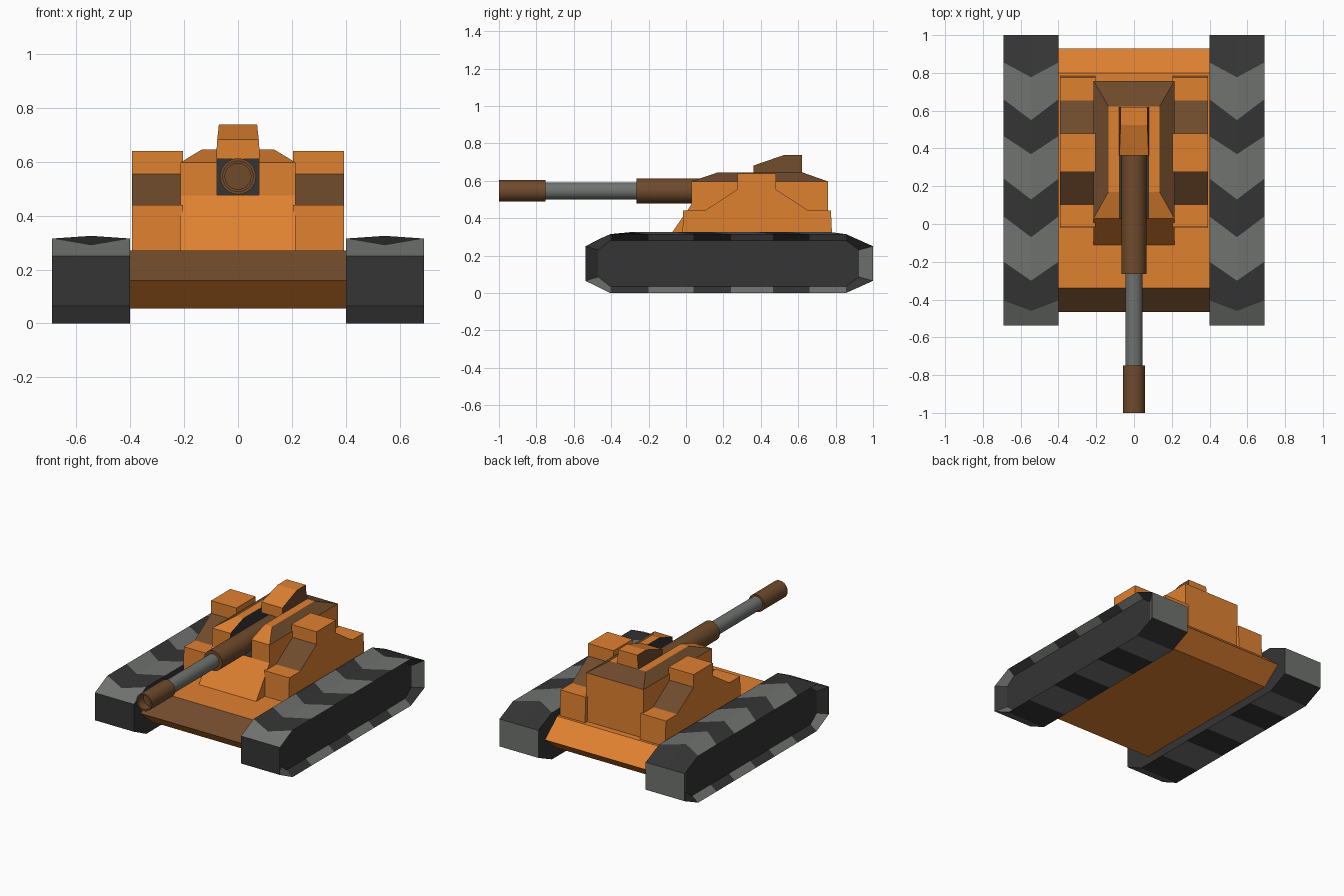
import bpy, bmesh, math
from mathutils import Vector, Matrix

if "Cube" in bpy.data.objects:
    bpy.data.objects.remove(bpy.data.objects["Cube"])


def material(name, rgb):
    m = bpy.data.materials.new(name)
    m.diffuse_color = (*rgb, 1)
    m.use_nodes = True
    m.node_tree.nodes["Principled BSDF"].inputs["Base Color"].default_value = m.diffuse_color
    return m


ORANGE, BROWN, LIGHT, DARK = range(4)
MATS = [material("orange", (0.74, 0.22, 0.03)), material("brown", (0.16, 0.07, 0.025)),
        material("light_grey", (0.16, 0.17, 0.16)), material("dark_grey", (0.035, 0.035, 0.035))]


def finish(name, bm, smooth=False):
    bmesh.ops.remove_doubles(bm, verts=bm.verts, dist=1e-5)
    bmesh.ops.recalc_face_normals(bm, faces=bm.faces)
    me = bpy.data.meshes.new(name)
    bm.to_mesh(me)
    bm.free()
    for m in MATS:
        me.materials.append(m)
    ob = bpy.data.objects.new(name, me)
    bpy.context.collection.objects.link(ob)
    if smooth:
        bpy.ops.object.select_all(action='DESELECT')
        ob.select_set(True)
        bpy.context.view_layer.objects.active = ob
        bpy.ops.object.shade_smooth_by_angle(angle=math.radians(40))
    return ob


def face(bm, pts, mat):
    f = bm.faces.new([bm.verts.new(p) for p in pts])
    f.material_index = mat


def prism(name, pts, mats, cap):
    """Side profile of (y, z, x0, x1) points joined across x; mats has one entry per edge."""
    bm = bmesh.new()
    n = len(pts)
    a = [(p[2], p[0], p[1]) for p in pts]
    b = [(p[3], p[0], p[1]) for p in pts]
    for i in range(n):
        j = (i + 1) % n
        face(bm, [a[i], a[j], b[j], b[i]], mats[i])
    face(bm, a, cap)
    face(bm, b, cap)
    return finish(name, bm)


def loft(name, rects, mats):
    """Stack of (half_x, y0, y1, z) rectangles; mats gives front/right/back/left per level."""
    bm = bmesh.new()
    rings = [[(-x, y0, z), (x, y0, z), (x, y1, z), (-x, y1, z)] for x, y0, y1, z in rects]
    for lo, hi, ms in zip(rings, rings[1:], mats):
        for k in range(4):
            j = (k + 1) % 4
            face(bm, [lo[k], lo[j], hi[j], hi[k]], ms[k])
    face(bm, rings[0], mats[0][0])
    face(bm, rings[-1], mats[-1][0])
    return finish(name, bm)


def lathe(name, profile, z, mat):
    """(y, radius) profile spun around the y axis at height z."""
    bm = bmesh.new()
    vs = [bm.verts.new((r, y, z)) for y, r in profile]
    es = [bm.edges.new(e) for e in zip(vs, vs[1:])]
    bmesh.ops.spin(bm, geom=vs + es, cent=(0, 0, z), axis=(0, 1, 0),
                   angle=math.tau, steps=32)
    bmesh.ops.remove_doubles(bm, verts=bm.verts, dist=1e-5)
    for f in bm.faces:
        f.material_index = mat
    return finish(name, bm, smooth=True)


# Tracks: chevron bands on top, straight bands below, recessed outer panel
EDGE = [-0.538, -0.405, -0.2, 0.04, 0.24, 0.465, 0.66, 0.855, 1.0]
MID = [-0.538, -0.46, -0.30, -0.07, 0.13, 0.37, 0.55, 0.777, 1.0]
N = len(EDGE) - 1
IN, CEN, OUT, PANEL = 0.40, 0.545, 0.69, 0.645


def inset(p):
    return (PANEL, min(max(p[0], -0.47), 0.925), 0.16 + (p[1] - 0.16) * 0.78)


def track(name, s):
    bm = bmesh.new()
    top = [(y, 0.25 if i in (0, N) else 0.315) for i, y in enumerate(EDGE)]
    bot = [(y, 0.065 if i in (0, N) else 0.0) for i, y in enumerate(EDGE)]
    mid = [(CEN, y, {0: 0.25, 1: 0.29, N: 0.25}.get(i, 0.325)) for i, y in enumerate(MID)]
    for i in range(N):
        c = DARK if i % 2 else LIGHT
        for x in (IN, OUT):
            face(bm, [(x, *top[i]), (x, *top[i + 1]), mid[i + 1], mid[i]], c)
        face(bm, [(IN, *bot[i]), (IN, *bot[i + 1]), (OUT, *bot[i + 1]), (OUT, *bot[i])], c)
        for row in (top, bot):
            face(bm, [(OUT, *row[i]), (OUT, *row[i + 1]), inset(row[i + 1]), inset(row[i])], c)
    for i, c in ((0, DARK), (N, LIGHT)):
        face(bm, [(IN, *bot[i]), (OUT, *bot[i]), (OUT, *top[i]), mid[i], (IN, *top[i])], c)
        face(bm, [(OUT, *bot[i]), (OUT, *top[i]), inset(top[i]), inset(bot[i])], c)
    loop = top + bot[::-1]
    face(bm, [(IN, *p) for p in loop], DARK)
    face(bm, [inset(p) for p in loop], DARK)
    bmesh.ops.scale(bm, vec=Vector((s, 1, 1)), verts=bm.verts)
    finish(name, bm)


# Side boxes beside the turret, stepped profile
BOX = [(-0.02, 0.26), (-0.015, 0.44), (0.10, 0.44), (0.275, 0.555), (0.275, 0.64),
       (0.48, 0.64), (0.48, 0.555), (0.655, 0.44), (0.775, 0.44), (0.783, 0.26)]
BOX_MATS = [ORANGE, ORANGE, BROWN, ORANGE, ORANGE, ORANGE, BROWN, ORANGE, ORANGE, ORANGE]

for side, s in (("left", -1), ("right", 1)):
    track(side + "_track", s)
    prism(side + "_side_box", [(y, z, 0.205 * s, 0.393 * s) for y, z in BOX], BOX_MATS, ORANGE)

# Hull
HULL = [(-0.34, 0.27), (-0.465, 0.16), (-0.34, 0.055), (0.80, 0.055), (0.93, 0.16), (0.80, 0.27)]
prism("hull", [(y, z, -0.40, 0.40) for y, z in HULL],
      [BROWN, ORANGE, ORANGE, ORANGE, ORANGE, ORANGE], ORANGE)

# Turret with chamfered roof and a dark slot for the gun
O4 = [ORANGE] * 4
turret = loft("turret", [(0.214, -0.115, 0.758, 0.265), (0.214, 0.03, 0.758, 0.475),
                         (0.214, 0.03, 0.758, 0.597), (0.135, 0.17, 0.622, 0.645)],
              [O4, O4, [ORANGE, BROWN, BROWN, BROWN]])
cutter = loft("slot_cutter", [(0.078, -0.2, 0.615, 0.477), (0.078, -0.2, 0.615, 0.9)], [[DARK] * 4])
for p in cutter.data.polygons:
    p.material_index = DARK
cutter.hide_render = True
cutter.hide_set(True)
cut = turret.modifiers.new("gun_slot", 'BOOLEAN')
cut.operation = 'DIFFERENCE'
cut.solver = 'EXACT'
cut.material_mode = 'TRANSFER'
cut.object = cutter

# Roof hatch above the breech
HATCH = [(0.362, 0.61, 0.082), (0.362, 0.682, 0.077), (0.525, 0.738, 0.071),
         (0.62, 0.738, 0.071), (0.62, 0.61, 0.082)]
prism("roof_hatch", [(y, z, -w, w) for y, z, w in HATCH], [ORANGE] * 5, BROWN)

# Gun: sleeve, barrel and hollow muzzle
GZ = 0.546
lathe("gun_sleeve", [(-0.265, 0), (-0.265, 0.067), (0.45, 0.067), (0.45, 0)], GZ, BROWN)
lathe("gun_barrel", [(-0.76, 0), (-0.76, 0.046), (-0.25, 0.046), (-0.25, 0)], GZ, LIGHT)
lathe("muzzle", [(-0.75, 0), (-0.75, 0.058), (-1.0, 0.058), (-1.0, 0.048),
                 (-0.94, 0.048), (-0.94, 0)], GZ, BROWN)
